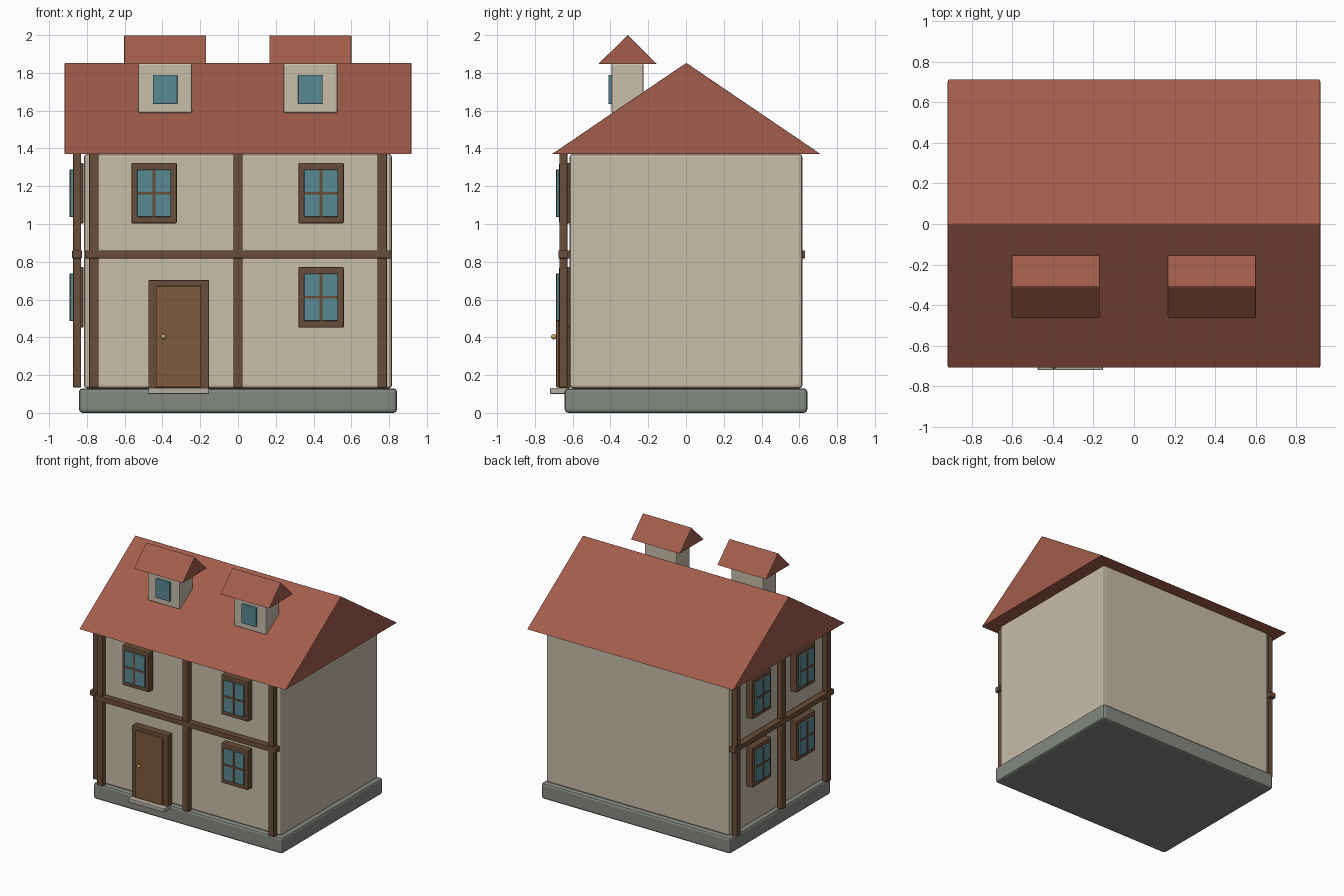
import bpy, bmesh, math

if "Cube" in bpy.data.objects:
    bpy.data.objects.remove(bpy.data.objects["Cube"])


def material(name, rgb):
    m = bpy.data.materials.new(name)
    m.diffuse_color = (*rgb, 1)
    m.use_nodes = True
    m.node_tree.nodes["Principled BSDF"].inputs["Base Color"].default_value = m.diffuse_color
    return m


PLASTER = material("plaster", (0.58, 0.51, 0.40))
STONE = material("stone", (0.23, 0.25, 0.22))
TILE = material("tile", (0.36, 0.11, 0.07))
TIMBER = material("timber", (0.14, 0.075, 0.04))
WOOD = material("door_wood", (0.21, 0.105, 0.045))
GLASS = material("glass", (0.10, 0.25, 0.29))
STEP = material("step_stone", (0.45, 0.42, 0.35))
BRASS = material("brass", (0.60, 0.38, 0.12))


def finish(name, bm, mat, bevel=0):
    bmesh.ops.recalc_face_normals(bm, faces=bm.faces)
    mesh = bpy.data.meshes.new(name)
    bm.to_mesh(mesh)
    bm.free()
    mesh.materials.append(mat)
    ob = bpy.data.objects.new(name, mesh)
    bpy.context.collection.objects.link(ob)
    if bevel:
        mod = ob.modifiers.new("bevel", 'BEVEL')
        mod.width, mod.segments = bevel, 2
    return ob


def box(name, x, y, z, mat, bevel=0):
    """Box from (min, max) ranges."""
    bm = bmesh.new()
    bmesh.ops.create_cube(bm, size=1)
    for v in bm.verts:
        v.co = [r[0] if c < 0 else r[1] for c, r in zip(v.co, (x, y, z))]
    return finish(name, bm, mat, bevel)


def gable(name, x, y, z, mat, bevel=0.004):
    """Triangular prism with its ridge along x."""
    bm = bmesh.new()
    pts = [(y[0], z[0]), (y[1], z[0]), ((y[0] + y[1]) / 2, z[1])]
    face = bm.faces.new([bm.verts.new((x[0], *p)) for p in pts])
    ext = bmesh.ops.extrude_face_region(bm, geom=[face])
    for v in ext["geom"]:
        if isinstance(v, bmesh.types.BMVert):
            v.co.x = x[1]
    return finish(name, bm, mat, bevel)


def span(c, w):
    return (c - w / 2, c + w / 2)


def facade(side, name, u, d, z, mat, bevel=0):
    """Box on a facade: u runs along the wall, d is distance out from centre."""
    if side == "front":
        return box("front_" + name, u, (-d[1], -d[0]), z, mat, bevel)
    return box("left_" + name, (-d[1] - 0.202, -d[0] - 0.202), u, z, mat, bevel)


def window(side, u, z):
    facade(side, "window_frame", span(u, 0.24), (0.615, 0.672), span(z, 0.322), TIMBER, 0.008)
    facade(side, "window_glass", span(u, 0.18), (0.66, 0.686), span(z, 0.25), GLASS, 0.005)
    facade(side, "window_mullion", span(u, 0.015), (0.66, 0.689), span(z, 0.25), TIMBER)
    facade(side, "window_transom", span(u, 0.18), (0.66, 0.689), span(z, 0.015), TIMBER)


# Main masses
box("foundation", (-0.842, 0.842), (-0.642, 0.642), (0, 0.13), STONE, 0.018)
box("walls", (-0.815, 0.815), (-0.616, 0.616), (0.13, 1.37), PLASTER, 0.016)
gable("main_roof", (-0.918, 0.918), (-0.71, 0.713), (1.37, 1.853), TILE)

# Timber framing on the front and left facades
for side, post_u, half in (("front", 0.763, 0.81), ("left", 0.575, 0.63)):
    for u in (-post_u, 0, post_u):
        facade(side, "post", span(u, 0.05), (0.628, 0.671), (0.135, 1.375), TIMBER, 0.003)
    facade(side, "beam", (-half, half), (0.625, 0.676), (0.818, 0.86), TIMBER, 0.003)

# Windows
for u, z in ((-0.444, 1.163), (0.44, 1.163), (0.44, 0.612)):
    window("front", u, z)
for u in (-0.28, 0.28):
    for z in (1.163, 0.612):
        window("left", u, z)

# Door, step and knob
facade("front", "door_frame", span(-0.314, 0.322), (0.615, 0.674), (0.13, 0.703), TIMBER, 0.006)
facade("front", "door", span(-0.315, 0.24), (0.65, 0.688), (0.135, 0.672), WOOD, 0.006)
facade("front", "door_step", span(-0.314, 0.322), (0.62, 0.72), (0.10, 0.132), STEP, 0.005)
bm = bmesh.new()
bmesh.ops.create_uvsphere(bm, u_segments=16, v_segments=10, radius=0.014)
knob = finish("door_knob", bm, BRASS)
knob.location = (-0.395, -0.70, 0.403)
knob.data.shade_smooth()

# Dormers
for x in (-0.386, 0.383):
    box("dormer", span(x, 0.285), (-0.395, -0.225), (1.588, 1.85), PLASTER, 0.008)
    box("dormer_window", span(x, 0.13), (-0.411, -0.38), (1.635, 1.79), GLASS, 0.005)
    gable("dormer_roof", span(x, 0.434), (-0.464, -0.154), (1.847, 2.0), TILE)
